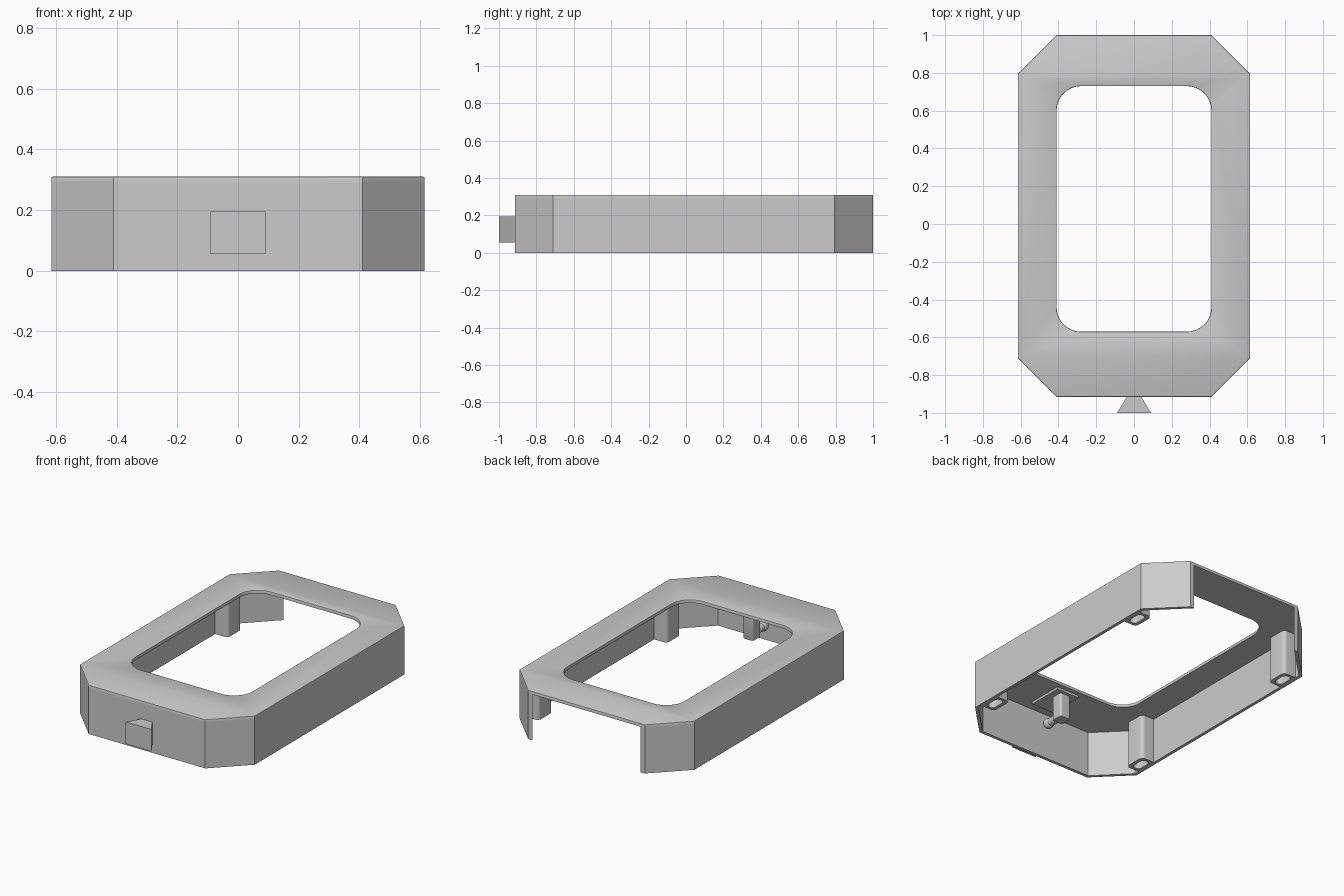
import bpy
import bmesh
from math import sin, cos, pi, sqrt
from mathutils import Matrix, Vector

cube = bpy.data.objects.get("Cube")
if cube:
    bpy.data.objects.remove(cube, do_unlink=True)

GREY = (0.6, 0.6, 0.6, 1)
grey = bpy.data.materials.new("light_grey")
grey.use_nodes = True
grey.diffuse_color = GREY
grey.node_tree.nodes["Principled BSDF"].inputs["Base Color"].default_value = GREY

T = 0.02        # wall and plate thickness
TOP = 0.31


def add_object(name, bm):
    bmesh.ops.recalc_face_normals(bm, faces=bm.faces[:])
    mesh = bpy.data.meshes.new(name)
    bm.to_mesh(mesh)
    bm.free()
    mesh.materials.append(grey)
    obj = bpy.data.objects.new(name, mesh)
    bpy.context.collection.objects.link(obj)
    bpy.ops.object.select_all(action="DESELECT")
    obj.select_set(True)
    bpy.context.view_layer.objects.active = obj
    bpy.ops.object.shade_smooth_by_angle(angle=pi / 6)
    return obj


def rounded(x0, x1, y0, y1, radii):
    """Rectangle outline; radii start at the lower left and run anticlockwise."""
    corners = [(x0, y0, 1, 1), (x1, y0, -1, 1), (x1, y1, -1, -1), (x0, y1, 1, -1)]
    pts = []
    for i, ((x, y, dx, dy), r) in enumerate(zip(corners, radii)):
        steps = 8 if r else 0
        for s in range(steps + 1):
            a = pi + i * pi / 2 + (s / steps * pi / 2 if steps else 0)
            pts.append((x + dx * r + r * cos(a), y + dy * r + r * sin(a)))
    return pts


def prism(name, outlines, z0, z1, bevel=0, edge_z=None):
    """Extrude a filled outline, with any further outlines as holes."""
    curve = bpy.data.curves.new(name, "CURVE")
    curve.dimensions = "2D"
    curve.fill_mode = "BOTH"
    curve.extrude = (z1 - z0) / 2
    for pts in outlines:
        spline = curve.splines.new("POLY")
        spline.points.add(len(pts) - 1)
        for p, (x, y) in zip(spline.points, pts):
            p.co = (x, y, 0, 1)
        spline.use_cyclic_u = True
    temp = bpy.data.objects.new(name + "_outline", curve)
    mesh = bpy.data.meshes.new_from_object(temp)
    bm = bmesh.new()
    bm.from_mesh(mesh)
    bpy.data.objects.remove(temp)
    bpy.data.curves.remove(curve)
    bpy.data.meshes.remove(mesh)
    bmesh.ops.remove_doubles(bm, verts=bm.verts[:], dist=1e-5)
    bmesh.ops.translate(bm, verts=bm.verts[:], vec=(0, 0, (z0 + z1) / 2))
    bmesh.ops.recalc_face_normals(bm, faces=bm.faces[:])
    if bevel:
        edges = [e for e in bm.edges if len(e.link_faces) == 2
                 and e.calc_face_angle() > 1
                 and all(abs(v.co.z - edge_z) < 1e-4 for v in e.verts)]
        bmesh.ops.bevel(bm, geom=edges, offset=bevel, segments=2,
                        profile=0.5, affect="EDGES")
    return add_object(name, bm)


def mirrored(half):
    return half + [(-x, y) for x, y in reversed(half)]


# Top plate with rounded window
outer = [(0.41, 1), (0.615, 0.795), (0.615, -0.71), (0.41, -0.915)]
window = rounded(-0.41, 0.41, -0.57, 0.73, [0.13] * 4)
prism("top_plate", [mirrored(outer), window], TOP - T, TOP, 0.005, TOP)

# Side walls, open at the back
k = T * (sqrt(2) - 1)
inner = [(0.41 - T * sqrt(2), 1), (0.615 - T, 0.795 - k),
         (0.615 - T, -0.71 + k), (0.41 - k, -0.915 + T)]
outside = mirrored(outer)
inside = mirrored(inner)
prism("side_walls", [outside + inside[::-1]], 0, TOP - T)

# Slotted corner posts
for sx, side in ((1, "left"), (-1, "right")):
    for y, end in ((0.69, "back"), (-0.6, "front")):
        body = rounded(0.505, 0.6, y - 0.07, y + 0.07, [0.025, 0, 0, 0.025])
        slot = rounded(0.528, 0.582, y - 0.052, y + 0.052, [0.0269] * 4)
        prism(f"{end}_{side}_post",
              [[(sx * px, py) for px, py in line] for line in (body, slot)],
              0, TOP - T)

# Flared tab on the front
prism("front_tab", [[(-0.035, -0.91), (-0.09, -1), (0.09, -1), (0.035, -0.91)]],
      0.055, 0.195)

# Latch under the plate
prism("latch_pad", [rounded(-0.08, 0.08, -0.83, -0.6, [0] * 4)], 0.275, TOP - T)
prism("latch_post", [rounded(-0.038, 0.038, -0.7, -0.62, [0.015] * 4)],
      0.12, 0.28, 0.008, 0.12)

# Peg with ball end
bm = bmesh.new()
bmesh.ops.create_cone(bm, cap_ends=True, segments=24, radius1=0.025, radius2=0.025,
                      depth=0.09, matrix=Matrix.Translation((0, -0.73, 0.15))
                      @ Matrix.Rotation(pi / 2, 4, "X"))
bmesh.ops.create_uvsphere(bm, u_segments=24, v_segments=12, radius=0.032,
                          matrix=Matrix.Translation(Vector((0, -0.775, 0.15))))
add_object("latch_peg", bm)
